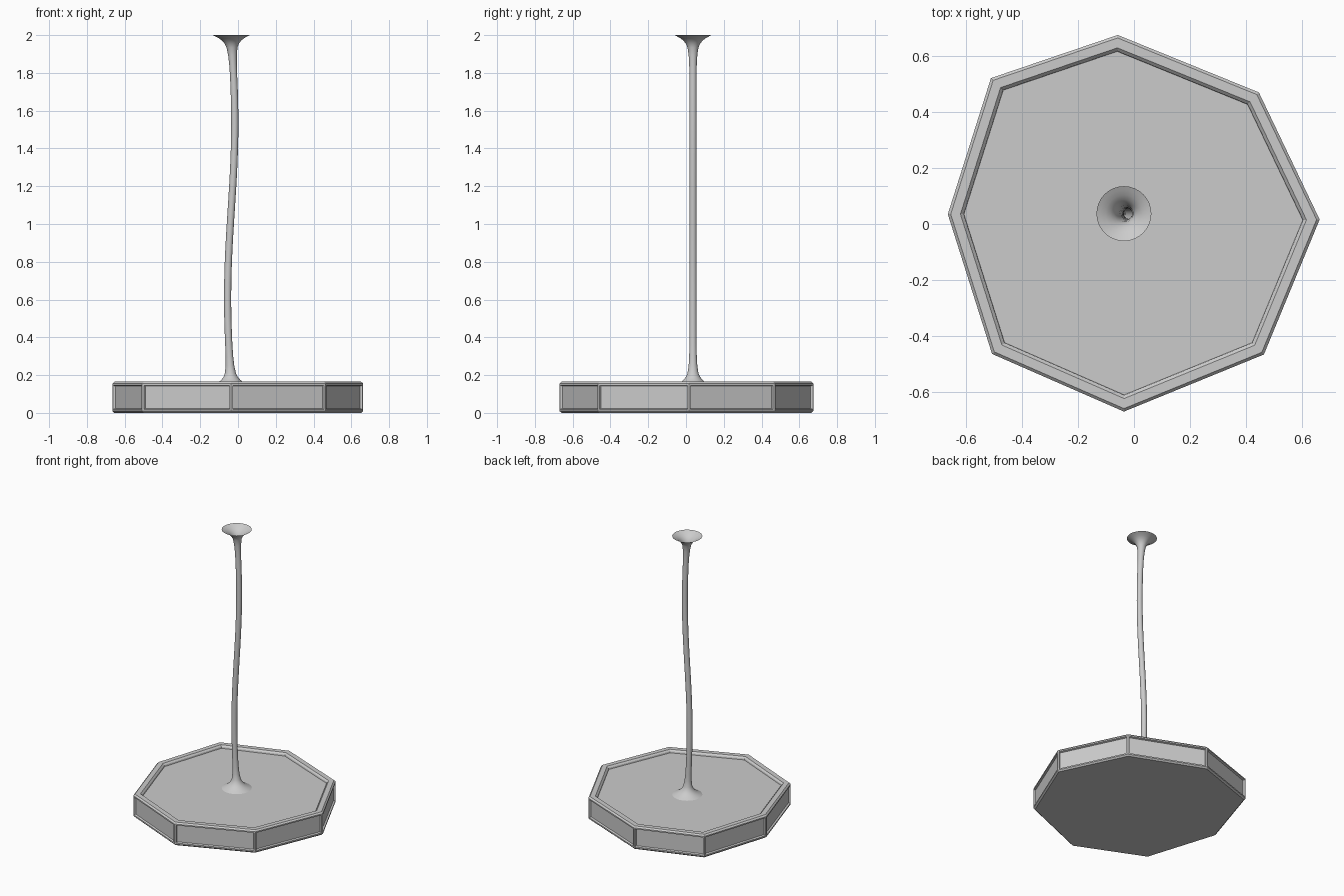
import bpy, bmesh, math
from mathutils import Vector

cube = bpy.data.objects.get("Cube")
if cube:
    bpy.data.objects.remove(cube, do_unlink=True)

grey = bpy.data.materials.new("light grey")
grey.use_nodes = True
grey.diffuse_color = (0.6, 0.6, 0.6, 1)
grey.node_tree.nodes["Principled BSDF"].inputs["Base Color"].default_value = (0.6, 0.6, 0.6, 1)


def add_object(name, bm):
    bmesh.ops.recalc_face_normals(bm, faces=bm.faces)
    mesh = bpy.data.meshes.new(name)
    bm.to_mesh(mesh)
    bm.free()
    mesh.materials.append(grey)
    obj = bpy.data.objects.new(name, mesh)
    bpy.context.collection.objects.link(obj)
    return obj


def bridge(bm, a, b):
    n = len(a)
    return [bm.faces.new((a[i], a[(i + 1) % n], b[(i + 1) % n], b[i])) for i in range(n)]


# Uneven eight-sided outline of the base, counter-clockwise
corners = [Vector(p) for p in [(0.663, 0.016), (0.446, 0.47), (-0.058, 0.675), (-0.511, 0.521),
                               (-0.665, 0.035), (-0.507, -0.464), (-0.036, -0.67), (0.464, -0.466)]]


def inset_outline(d):
    # Move every side inward by d and mitre the corners
    out = []
    for i, p in enumerate(corners):
        u = (p - corners[i - 1]).normalized()
        v = (corners[(i + 1) % len(corners)] - p).normalized()
        n1, n2 = Vector((-u.y, u.x)), Vector((-v.y, v.x))
        out.append(p + (n1 + n2) * d / (1 + n1.dot(n2)))
    return out


# Base: stacked outline rings with bevelled rims and a sunken top
bm = bmesh.new()
rings = [[bm.verts.new((p.x, p.y, z)) for p in inset_outline(d)]
         for d, z in [(0.01, 0), (0, 0.01), (0, 0.155), (0.01, 0.165),
                      (0.043, 0.165), (0.053, 0.155), (0.055, 0.145)]]
bm.faces.new(rings[0])
bm.faces.new(rings[-1])
bands = [bridge(bm, a, b) for a, b in zip(rings, rings[1:])]
bmesh.ops.recalc_face_normals(bm, faces=bm.faces)
# Recessed panel on each side
bmesh.ops.inset_individual(bm, faces=bands[1], thickness=0.013)
bmesh.ops.inset_individual(bm, faces=bands[1], thickness=0.006, depth=-0.012)
add_object("base", bm)

# Stem: a gently swaying hollow tube flaring at both ends
SIDES = 32
profile = [(0.145, 0.098), (0.152, 0.084), (0.162, 0.066), (0.175, 0.05), (0.19, 0.038),
           (0.21, 0.029), (0.25, 0.023), (0.3, 0.02)]
profile += [(0.3 + 1.55 * i / 24, 0.019) for i in range(1, 24)]
profile += [(2.145 - z, r) for z, r in reversed(profile[:8])]
bm = bmesh.new()
rings = []
for z, r in profile:
    t = (z - 0.145) / 1.855
    cx = -0.036 - 0.019 * math.sin(2 * math.pi * t)
    rings.append([bm.verts.new((cx + r * math.cos(a), 0.037 + r * math.sin(a), z))
                  for a in (2 * math.pi * k / SIDES for k in range(SIDES))])
for a, b in zip(rings, rings[1:]):
    bridge(bm, a, b)
stem = add_object("flared_stem", bm)
for poly in stem.data.polygons:
    poly.use_smooth = True
